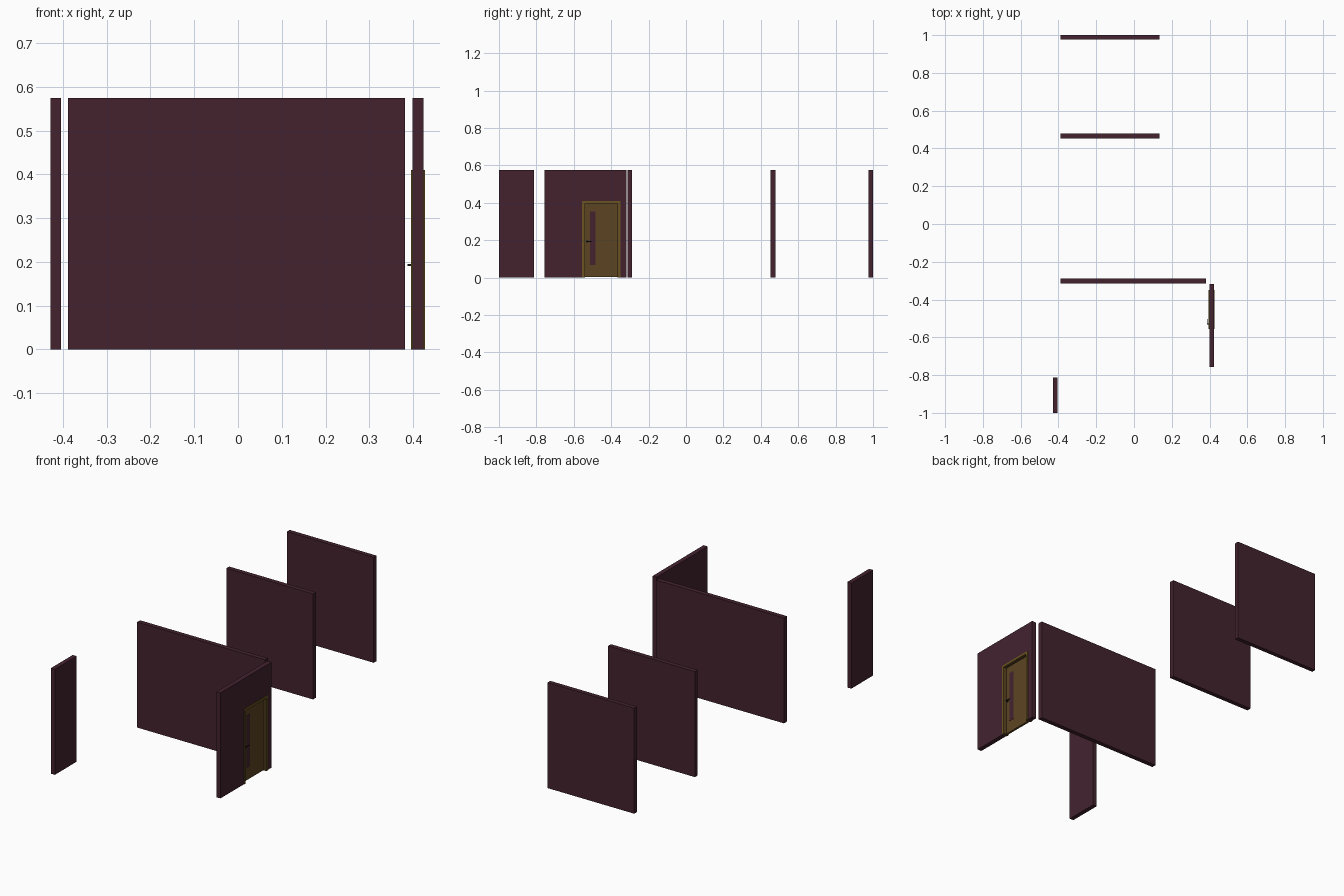
import bpy, bmesh

if "Cube" in bpy.data.objects:
    bpy.data.objects.remove(bpy.data.objects["Cube"])


def material(name, rgb):
    m = bpy.data.materials.new(name)
    m.diffuse_color = (*rgb, 1)
    m.use_nodes = True
    m.node_tree.nodes["Principled BSDF"].inputs["Base Color"].default_value = m.diffuse_color
    return m


PLUM = material("plum wall", (0.056, 0.0165, 0.028))
WOOD = material("brown door", (0.108, 0.058, 0.016))
TRIM = material("ochre trim", (0.145, 0.088, 0.014))
METAL = material("dark metal", (0.012, 0.010, 0.012))


def finish(name, bm, mat):
    bmesh.ops.recalc_face_normals(bm, faces=bm.faces)
    me = bpy.data.meshes.new(name)
    bm.to_mesh(me)
    bm.free()
    me.materials.append(mat)
    ob = bpy.data.objects.new(name, me)
    bpy.context.collection.objects.link(ob)
    return ob


def box(name, x, y, z, mat):
    """Box from (min, max) ranges on each axis."""
    bm = bmesh.new()
    bmesh.ops.create_cube(bm, size=1)
    for v in bm.verts:
        v.co = [r[0] if c < 0 else r[1] for c, r in zip(v.co, (x, y, z))]
    return finish(name, bm, mat)


def slab(name, x, outline, mat):
    """Extrude a y-z outline between two x values."""
    bm = bmesh.new()
    f = bm.faces.new([bm.verts.new((x[0], y, z)) for y, z in outline])
    ext = bmesh.ops.extrude_face_region(bm, geom=[f])["geom"]
    for v in ext:
        if isinstance(v, bmesh.types.BMVert):
            v.co.x = x[1]
    return finish(name, bm, mat)


def arch(y0, y1, h, w0, w1, top):
    """Outline of a wall or frame with a doorway open at the floor."""
    return [(y0, 0), (w0, 0), (w0, top), (w1, top), (w1, 0), (y1, 0), (y1, h), (y0, h)]


H = 0.575

# Plain wall panels
box("long_wall", (-0.388, 0.382), (-0.314, -0.289), (0, H), PLUM)
box("middle_wall", (-0.388, 0.135), (0.453, 0.478), (0, H), PLUM)
box("back_wall", (-0.388, 0.135), (0.976, 1.0), (0, H), PLUM)
box("narrow_wall", (-0.428, -0.404), (-1.0, -0.812), (0, H), PLUM)

# Wall with doorway
slab("door_wall", (0.399, 0.424), arch(-0.757, -0.317, H, -0.549, -0.357, 0.403), PLUM)

# Frame: jamb lining plus a thin raised casing on each side
slab("door_jamb", (0.398, 0.425), arch(-0.549, -0.357, 0.403, -0.541, -0.365, 0.395), WOOD)
for side, xs in (("inner", (0.395, 0.399)), ("outer", (0.424, 0.427))):
    slab(side + "_casing", xs, arch(-0.556, -0.350, 0.410, -0.544, -0.362, 0.398), TRIM)

# Door leaf with a tall dark panel on both faces
box("door_leaf", (0.399, 0.411), (-0.541, -0.365), (0.002, 0.395), WOOD)
box("door_panel", (0.398, 0.412), (-0.514, -0.483), (0.068, 0.354), PLUM)

# Lever handles, one on each face
for side, face, tip in (("inner", 0.399, 0.387), ("outer", 0.411, 0.423)):
    d = 1 if tip > face else -1
    span = lambda a, b: (min(a, b), max(a, b))
    box(side + "_handle_stem", span(face, tip), (-0.531, -0.527), (0.191, 0.195), METAL)
    box(side + "_handle_lever", span(tip, tip - d * 0.003), (-0.531, -0.504), (0.191, 0.195), METAL)
    box(side + "_handle_rose", span(face, face + d * 0.002), (-0.534, -0.524), (0.188, 0.198), METAL)
